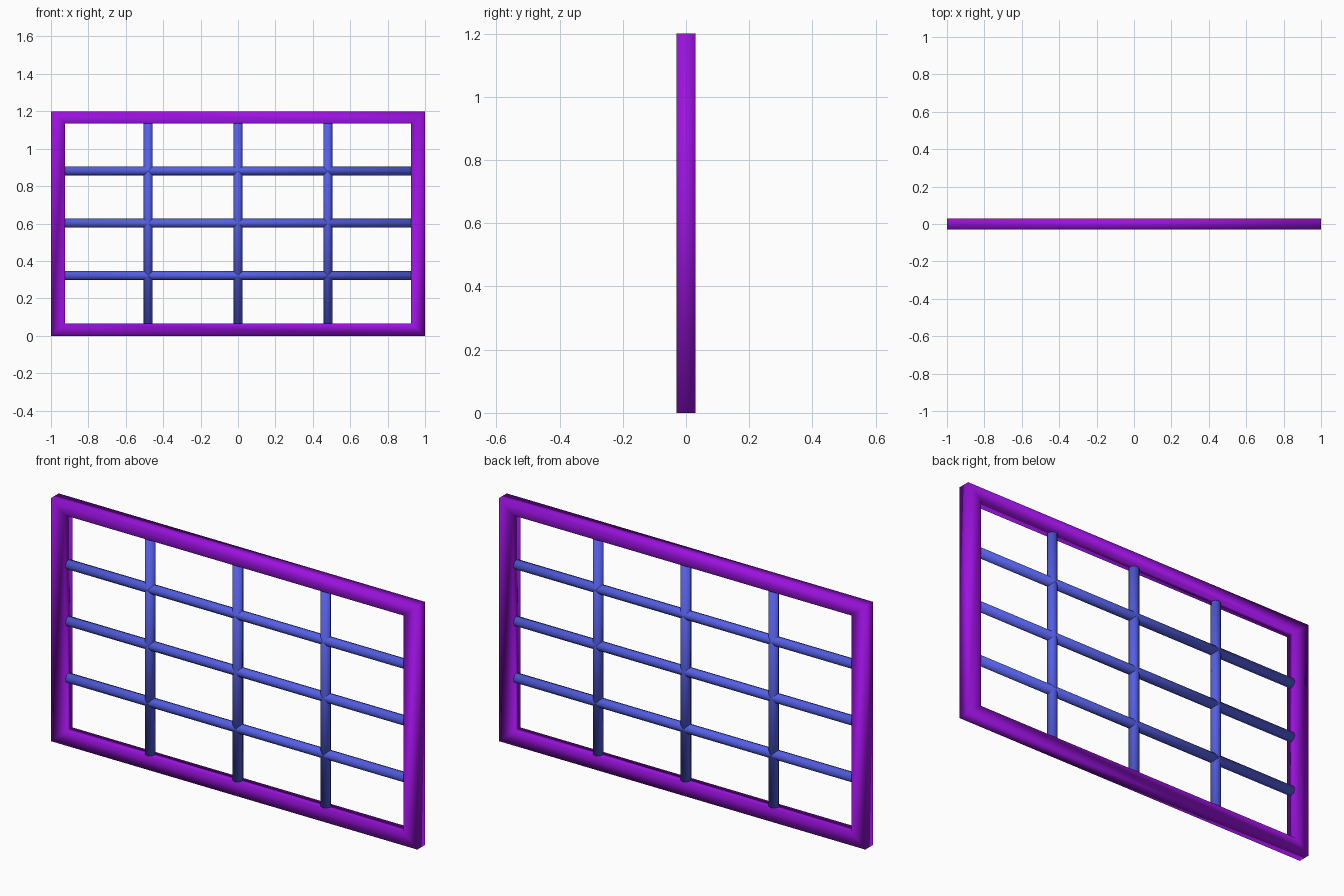
import bpy, bmesh, math

if "Cube" in bpy.data.objects:
    bpy.data.objects.remove(bpy.data.objects["Cube"])


def colour(name, rgb):
    mat = bpy.data.materials.new(name)
    mat.diffuse_color = (*rgb, 1)
    mat.use_nodes = True
    mat.node_tree.nodes["Principled BSDF"].inputs["Base Color"].default_value = mat.diffuse_color
    return mat


PURPLE = colour("purple", (0.33, 0.006, 0.74))
BLUE = colour("blue", (0.09, 0.115, 0.79))

W, H, D = 1.0, 1.2, 0.03          # half width, height, half depth
SIDE, RAIL = 0.075, 0.065         # frame member widths


def finish(name, bm, mat):
    bmesh.ops.recalc_face_normals(bm, faces=bm.faces)
    for f in bm.faces:
        f.smooth = True
    me = bpy.data.meshes.new(name)
    bm.to_mesh(me)
    bm.free()
    me.materials.append(mat)
    ob = bpy.data.objects.new(name, me)
    bpy.context.collection.objects.link(ob)
    return ob


# Mitred rectangular frame: four loops joined around the section
def rect(bm, x, z0, z1, y):
    return [bm.verts.new(p) for p in
            ((-x, y, z0), (x, y, z0), (x, y, z1), (-x, y, z1))]


bm = bmesh.new()
loops = [rect(bm, W, 0, H, -D), rect(bm, W, 0, H, D),
         rect(bm, W - SIDE, RAIL, H - RAIL, D),
         rect(bm, W - SIDE, RAIL, H - RAIL, -D)]
for i in range(4):
    a, b = loops[i], loops[(i + 1) % 4]
    for j in range(4):
        k = (j + 1) % 4
        bm.faces.new((a[j], a[k], b[k], b[j]))
finish("frame", bm, PURPLE)


# Eight-sided round bars, ends tucked just inside the frame
def bar(name, length, location, horizontal):
    bm = bmesh.new()
    bmesh.ops.create_cone(bm, cap_ends=True, segments=8, radius1=0.024,
                          radius2=0.024, depth=length)
    ob = finish(name, bm, BLUE)
    ob.location = location
    if horizontal:
        ob.rotation_euler.y = math.pi / 2


for i in (-1, 0, 1):
    bar(f"vertical_bar_{i + 2}", H - 2 * RAIL + 0.01, (0.48 * i, 0, H / 2), False)
    bar(f"horizontal_bar_{i + 2}", 2 * (W - SIDE) + 0.01, (0, 0, 0.602 + 0.28 * i), True)
